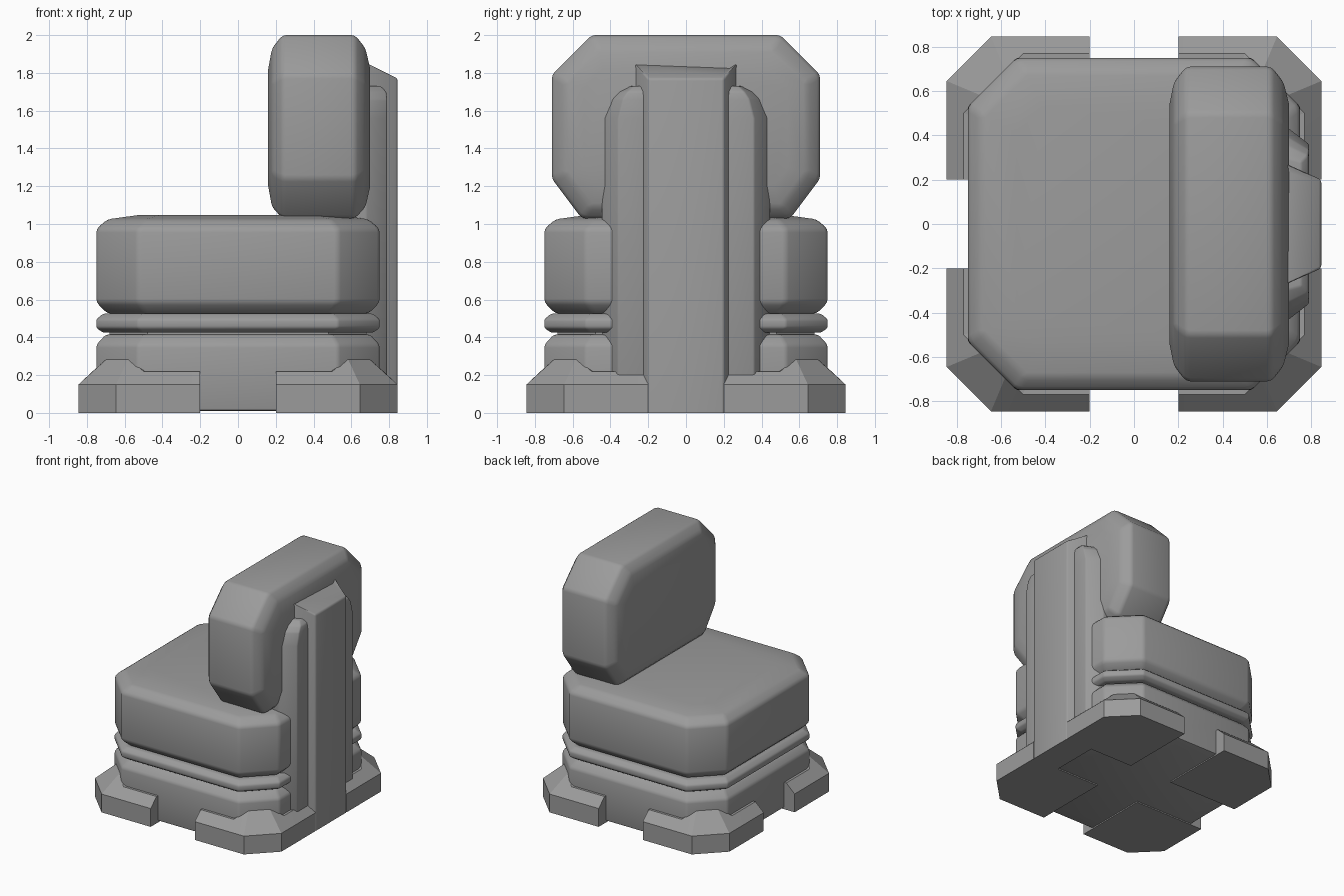
import bpy, bmesh, math
from mathutils import Vector

cube = bpy.data.objects.get("Cube")
if cube:
    bpy.data.objects.remove(cube, do_unlink=True)

grey = bpy.data.materials.new("soft_grey")
grey.use_nodes = True
GREY = (0.33, 0.33, 0.33, 1)
grey.diffuse_color = GREY
grey.node_tree.nodes["Principled BSDF"].inputs["Base Color"].default_value = GREY


def loft(name, rings, bevel=0.02):
    """Skin a stack of equal-length rings, cap both ends and soften the edges."""
    bm = bmesh.new()
    loops = [[bm.verts.new(p) for p in ring] for ring in rings]
    n = len(loops[0])
    for low, high in zip(loops, loops[1:]):
        for i in range(n):
            j = (i + 1) % n
            bm.faces.new((low[i], low[j], high[j], high[i]))
    bm.faces.new(loops[0])
    bm.faces.new(loops[-1])
    bmesh.ops.recalc_face_normals(bm, faces=bm.faces)
    if bevel:
        edges = [e for e in bm.edges if e.calc_face_angle(0) > math.radians(18)
                 and max(v.co.z for v in e.verts) > 0.001]
        bmesh.ops.bevel(bm, geom=edges, offset=bevel, segments=2, profile=0.5,
                        affect='EDGES', clamp_overlap=True)
    mesh = bpy.data.meshes.new(name)
    bm.to_mesh(mesh)
    bm.free()
    mesh.materials.append(grey)
    obj = bpy.data.objects.new(name, mesh)
    bpy.context.collection.objects.link(obj)
    bpy.ops.object.select_all(action='DESELECT')
    obj.select_set(True)
    bpy.context.view_layer.objects.active = obj
    bpy.ops.object.shade_smooth_by_angle(angle=math.radians(40))
    return obj


def octagon(a0, a1, b0, b1, c):
    """Rectangle with cut corners."""
    return [(a0 + c, b0), (a1 - c, b0), (a1, b0 + c), (a1, b1 - c),
            (a1 - c, b1), (a0 + c, b1), (a0, b1 - c), (a0, b0 + c)]


def slab(name, profile, bevel=0.02):
    """Square cut-cornered block from (half width, corner cut, height) rows."""
    return loft(name, [[(x, y, z) for x, y in octagon(-h, h, -h, h, c)]
                       for h, c, z in profile], bevel)


# Base, inner core, piping and seat cushion
slab("base", [(0.75, 0.22, 0.01), (0.75, 0.22, 0.36), (0.70, 0.20, 0.415)], 0.015)
slab("core", [(0.68, 0.2, 0.3), (0.68, 0.2, 0.6)], 0)
slab("piping", [(0.715, 0.21, 0.425), (0.75, 0.22, 0.45),
                (0.75, 0.22, 0.495), (0.715, 0.21, 0.525)], 0.01)
slab("seat_cushion", [(0.69, 0.20, 0.525), (0.75, 0.22, 0.585), (0.75, 0.22, 0.975),
                      (0.69, 0.20, 1.025), (0.53, 0.12, 1.047)])

# Backrest cushion, built from its front face to its rear face
back = []
for x, half, low, high, cut in [(0.16, 0.54, 1.20, 1.82, 0.10), (0.18, 0.64, 1.09, 1.93, 0.18),
                                (0.235, 0.71, 1.03, 2.0, 0.21), (0.62, 0.71, 1.03, 2.0, 0.21),
                                (0.675, 0.64, 1.09, 1.93, 0.18), (0.70, 0.54, 1.20, 1.82, 0.10)]:
    ring = octagon(-half, half, low, high, cut)
    # The lower corners are cut less than the upper ones
    ring[0] = (-half + cut * 0.75, low)
    ring[1] = (half - cut * 0.75, low)
    back.append([(x, y, z) for y, z in ring])
loft("backrest", back, 0.02)

# Rear post with a sloping cap
loft("rear_post", [
    [(0.6, -0.27, 0), (0.69, -0.27, 0), (0.845, -0.2, 0),
     (0.845, 0.2, 0), (0.69, 0.27, 0), (0.6, 0.27, 0)],
    [(0.6, -0.27, 1.855), (0.69, -0.27, 1.855), (0.845, -0.2, 1.77),
     (0.845, 0.2, 1.77), (0.69, 0.27, 1.855), (0.6, 0.27, 1.855)]], 0.012)

# Rails on both sides of the post, rounded at the top
for side, word in ((1, "left"), (-1, "right")):
    rail = []
    for z, flat, wide, depth in [(0.1, 0.36, 0.445, 0.79), (1.56, 0.36, 0.445, 0.79),
                                 (1.66, 0.335, 0.40, 0.79), (1.70, 0.31, 0.36, 0.785),
                                 (1.73, 0.28, 0.30, 0.755)]:
        rail.append([(0.55, 0.15 * side, z), (depth, 0.15 * side, z), (depth, flat * side, z),
                     (0.68, wide * side, z), (0.55, wide * side, z)])
    loft(word + "_rail", rail, 0.008)

# Corner feet: an outer wall, a sloping shoulder and a raised corner
half_wall = [(0.2, 0.845), (0.5, 0.845), (0.645, 0.845)]
half_top = [(0.2, 0.77, 0.22), (0.5, 0.77, 0.22), (0.58, 0.69, 0.29)]
half_in = [(0.2, 0.7, 0.22), (0.48, 0.7, 0.22), (0.55, 0.64, 0.29)]


def across(points):
    """Reflect half a foot outline over its diagonal and close it inside."""
    flip = [(p[1], p[0], *p[2:]) for p in reversed(points)]
    return points + flip + [(0.2, 0.2, *points[0][2:])]


for sx, front_x in ((1, "left"), (-1, "right")):
    for sy, depth_y in ((1, "rear"), (-1, "front")):
        rings = [across([(x, y, z) for x, y in half_wall]) for z in (0, 0.15)]
        for ring in rings:
            ring[-1] = (0.2, 0.2, ring[0][2])
        rings += [across(half_top), across(half_in)]
        rings[-1][-1] = (0.25, 0.25, 0.22)
        loft(f"{depth_y}_{front_x}_foot",
             [[(x * sx, y * sy, z) for x, y, z in ring] for ring in rings], 0.015)
